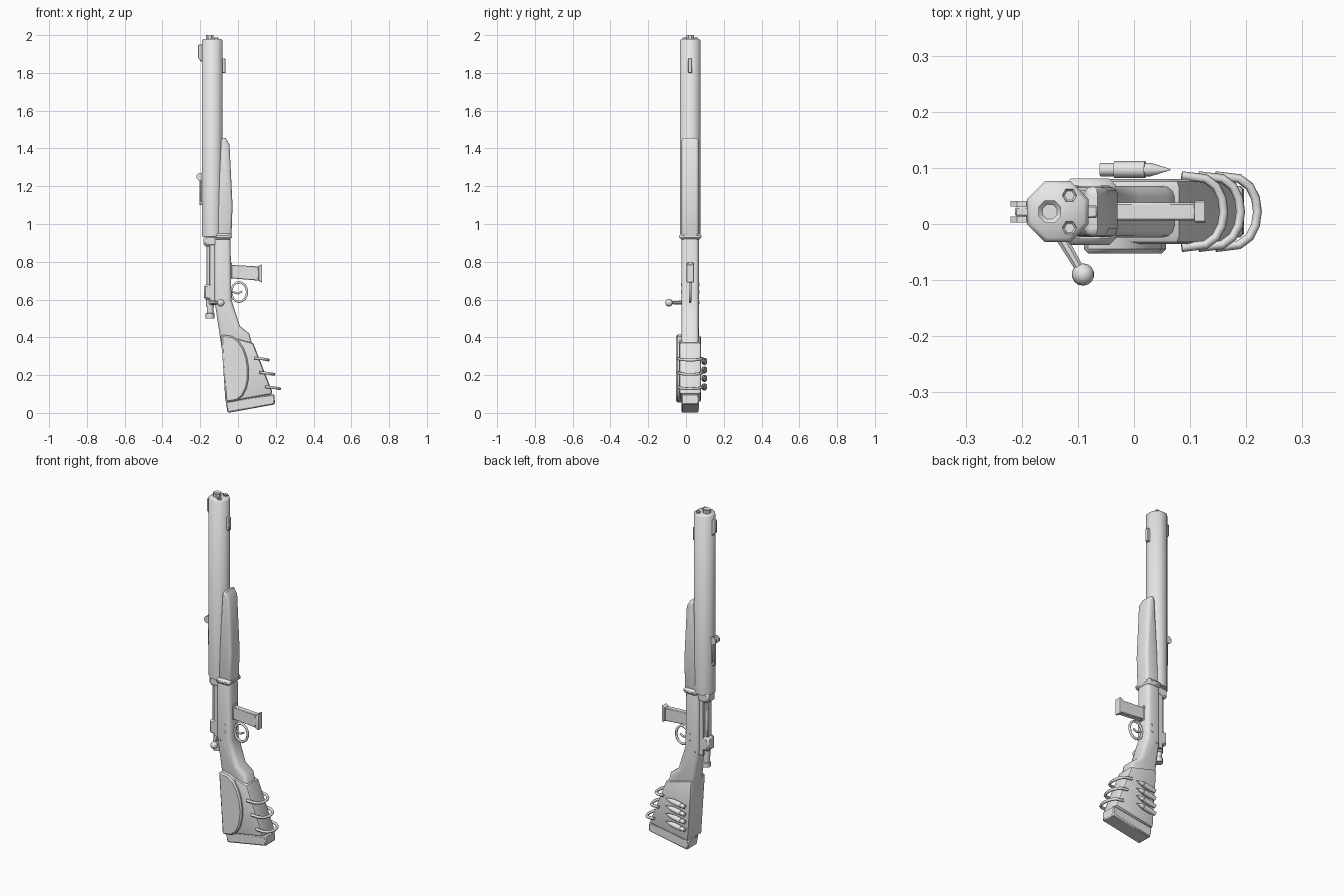
import bpy, bmesh, math
from mathutils import Vector, Matrix

if "Cube" in bpy.data.objects:
    bpy.data.objects.remove(bpy.data.objects["Cube"], do_unlink=True)

CENTRE_PLANE = .022
BARREL_X = -.136
BOLT_X = -.148

grey = bpy.data.materials.new("plain grey")
grey.use_nodes = True
grey.diffuse_color = (.8, .8, .8, 1)
grey.node_tree.nodes["Principled BSDF"].inputs["Base Color"].default_value = grey.diffuse_color


def place(name, data):
    """Put the part on the rifle's centre plane."""
    data.materials.append(grey)
    obj = bpy.data.objects.new(name, data)
    obj.location.y = CENTRE_PLANE
    bpy.context.collection.objects.link(obj)
    return obj


def finish(name, bm, smooth_angle=40):
    bmesh.ops.recalc_face_normals(bm, faces=bm.faces)
    mesh = bpy.data.meshes.new(name)
    bm.to_mesh(mesh)
    bm.free()
    obj = place(name, mesh)
    bpy.ops.object.select_all(action='DESELECT')
    obj.select_set(True)
    bpy.context.view_layer.objects.active = obj
    bpy.ops.object.shade_smooth_by_angle(angle=math.radians(smooth_angle))


def slab(name, outline, half, bevel=.003, segments=1, offset=0):
    """Extrude an x-z outline to both sides and bevel its right-angled edges."""
    bm = bmesh.new()
    near = bm.faces.new([bm.verts.new((x, offset - half, z)) for x, z in outline])
    extruded = bmesh.ops.extrude_face_region(bm, geom=[near], use_keep_orig=True)
    moved = [v for v in extruded["geom"] if isinstance(v, bmesh.types.BMVert)]
    bmesh.ops.translate(bm, verts=moved, vec=(0, half * 2, 0))
    bmesh.ops.recalc_face_normals(bm, faces=bm.faces)
    corners = [e for e in bm.edges if e.calc_face_angle() > math.radians(70)]
    bmesh.ops.bevel(bm, geom=corners, offset=bevel, segments=segments, profile=.5,
                    affect='EDGES', clamp_overlap=True)
    finish(name, bm)


def block(name, left, right, low, high, half, bevel=.003):
    slab(name, [(left, low), (right, low), (right, high), (left, high)], half, bevel)


def rod(name, start, end, radius, tip=None, sides=8, bevel=0, bore=0, smooth_angle=40):
    """Prism or cone between two points, with an optional bored end."""
    start, end = Vector(start), Vector(end)
    axis = end - start
    bm = bmesh.new()
    bmesh.ops.create_cone(bm, cap_ends=True, segments=sides, radius1=radius,
                          radius2=radius if tip is None else tip, depth=axis.length,
                          matrix=Matrix.Rotation(math.pi / sides, 4, 'Z'))
    cap = max(bm.faces, key=lambda face: face.calc_center_median().z)
    if bevel:
        bmesh.ops.bevel(bm, geom=list(cap.edges), offset=bevel, segments=1, affect='EDGES')
    if bore:
        bmesh.ops.inset_region(bm, faces=[cap], thickness=bore, depth=0)
        bmesh.ops.translate(bm, verts=cap.verts, vec=(0, 0, -bore))
    turn = axis.to_track_quat('Z', 'Y').to_matrix().to_4x4()
    bm.transform(Matrix.Translation((start + end) / 2) @ turn)
    finish(name, bm, smooth_angle)


def upright(name, x, low, high, radius, y=0, **options):
    rod(name, (x, y, low), (x, y, high), radius, **options)


def tube(name, points, radius, cyclic=False):
    curve = bpy.data.curves.new(name, 'CURVE')
    curve.dimensions = '3D'
    curve.bevel_depth = radius
    curve.bevel_resolution = 1
    curve.use_fill_caps = True
    spline = curve.splines.new('POLY')
    spline.points.add(len(points) - 1)
    for point, position in zip(spline.points, points):
        point.co = (*position, 1)
    spline.use_cyclic_u = cyclic
    place(name, curve)


def half_turn(steps):
    """Sine and cosine pairs from one end of a half circle to the other."""
    angles = [math.pi * (i / steps - .5) for i in range(steps + 1)]
    return [(math.sin(a), max(math.cos(a), 0)) for a in angles]


# Barrel shroud and muzzle
upright("barrel_shroud", BARREL_X, .935, 1.98, .059, bevel=.008, smooth_angle=50)
upright("muzzle", -.15, 1.97, 2, .022, bore=.008)
for side in (-1, 1):
    upright("muzzle_bolt", -.115, 1.97, 1.987, .013, y=side * .029, sides=6, bore=.004)

# Sights and front lug
slab("front_sight", [(-.185, 1.85), (-.212, 1.88), (-.212, 1.95), (-.185, 1.95)], half=.009)
block("front_lug", -.09, -.065, 1.8, 1.875, half=.011)
block("rear_sight_leaf", -.205, -.185, 1.1, 1.25, half=.01)
block("rear_sight_base", -.198, -.185, 1.12, 1.25, half=.017)
for side in (-1, 1):
    rod("rear_sight_ear", (-.2, side * .009, 1.25), (-.2, side * .019, 1.25), radius=.022)

# Handguard and collar
slab("handguard", [(-.12, .92), (-.035, .92), (-.029, 1.1), (-.045, 1.42), (-.065, 1.455), (-.088, 1.455)],
     half=.045, bevel=.02, segments=3)
block("collar", -.125, -.032, .917, .95, half=.059, bevel=.012)

# Stock, butt sleeve and butt pad
slab("stock", [(-.125, .94), (-.125, .6), (-.08, .3), (.09, .3), (.06, .42), (.01, .46), (-.035, .6), (-.04, .94)],
     half=.046, bevel=.02, segments=3)
sleeve_top, sleeve_bottom = Vector((-.09, .415)), Vector((-.066, .055))
slab("butt_sleeve", [sleeve_top, (.08, .37), (.186, .1), sleeve_bottom], half=.058, bevel=.014, segments=2)
slab("butt_pad", [(-.066, .06), (.193, .1), (.196, .045), (-.055, 0)], half=.046, bevel=.006)

# Cheek pad, a half oval along the upper edge of the butt
middle, reach = (sleeve_top + sleeve_bottom) / 2, (sleeve_top - sleeve_bottom) / 2
slab("cheek_pad", [middle + reach * s + Vector((.135 * c ** .7, 0)) for s, c in half_turn(10)],
     half=.03, bevel=.008, offset=-.045)

# Strap loops bulging past the lower edge of the butt
for i in range(3):
    back, height = .085 + .03 * i, .29 - .076 * i
    tube("strap_loop", [(back + .075 * c ** .6, .064 * s, height - .01 * c) for s, c in half_turn(8)], radius=.008)

# Spare cartridges held on the left side
for i in range(4):
    base = Vector((-.06, .075, .265 - .045 * i))
    tilt = Vector((1, 0, .16))
    rod("cartridge_case", base, base + tilt * .09, radius=.012, sides=10)
    rod("cartridge_tip", base + tilt * .09, base + tilt * .125, radius=.012, tip=.001, sides=10)
    rod("cartridge_band", base + tilt * .025, base + tilt * .08, radius=.015, sides=10)

# Receiver, bolt and cocking piece
block("receiver_bed", -.15, -.1, .57, .94, half=.032)
block("receiver_ring", -.182, -.11, .88, .94, half=.036, bevel=.012)
block("receiver_rail", -.168, -.14, .66, .89, half=.018)
block("receiver_bridge", -.181, -.12, .6, .68, half=.032, bevel=.01)
upright("bolt_body", BOLT_X, .52, .9, radius=.018, sides=12)
upright("cocking_knob", BOLT_X, .5, .528, radius=.023, sides=10, bevel=.003)
upright("bolt_sleeve", BOLT_X, .56, .6, radius=.022, sides=10)

# Bolt handle with ball
ball = Vector((-.091, -.112, .583))
rod("bolt_handle", (BOLT_X, -.015, .585), ball, radius=.012, tip=.008)
bm = bmesh.new()
bmesh.ops.create_uvsphere(bm, u_segments=14, v_segments=10, radius=.02, matrix=Matrix.Translation(ball))
finish("bolt_ball", bm)

# Cross pins through the stock
for x, z in ((-.1, .585), (-.07, .64), (-.07, .68)):
    rod("cross_pin", (x, -.049, z), (x, .049, z), radius=.008)

# Magazine
slab("magazine", [(-.06, .715), (.11, .7), (.11, .775), (-.06, .785)], half=.016)
block("magazine_well", -.06, -.032, .71, .795, half=.02)
slab("magazine_floor", [(.108, .7), (.128, .69), (.128, .787), (.108, .777)], half=.02)

# Trigger guard and trigger
guard = [math.tau * i / 16 for i in range(16)]
tube("trigger_guard", [(.006 + .042 * math.cos(a), 0, .64 + .052 * math.sin(a)) for a in guard],
     radius=.007, cyclic=True)
tube("trigger", [(-.04, 0, .645), (0, 0, .632), (.022, 0, .643)], radius=.006)
